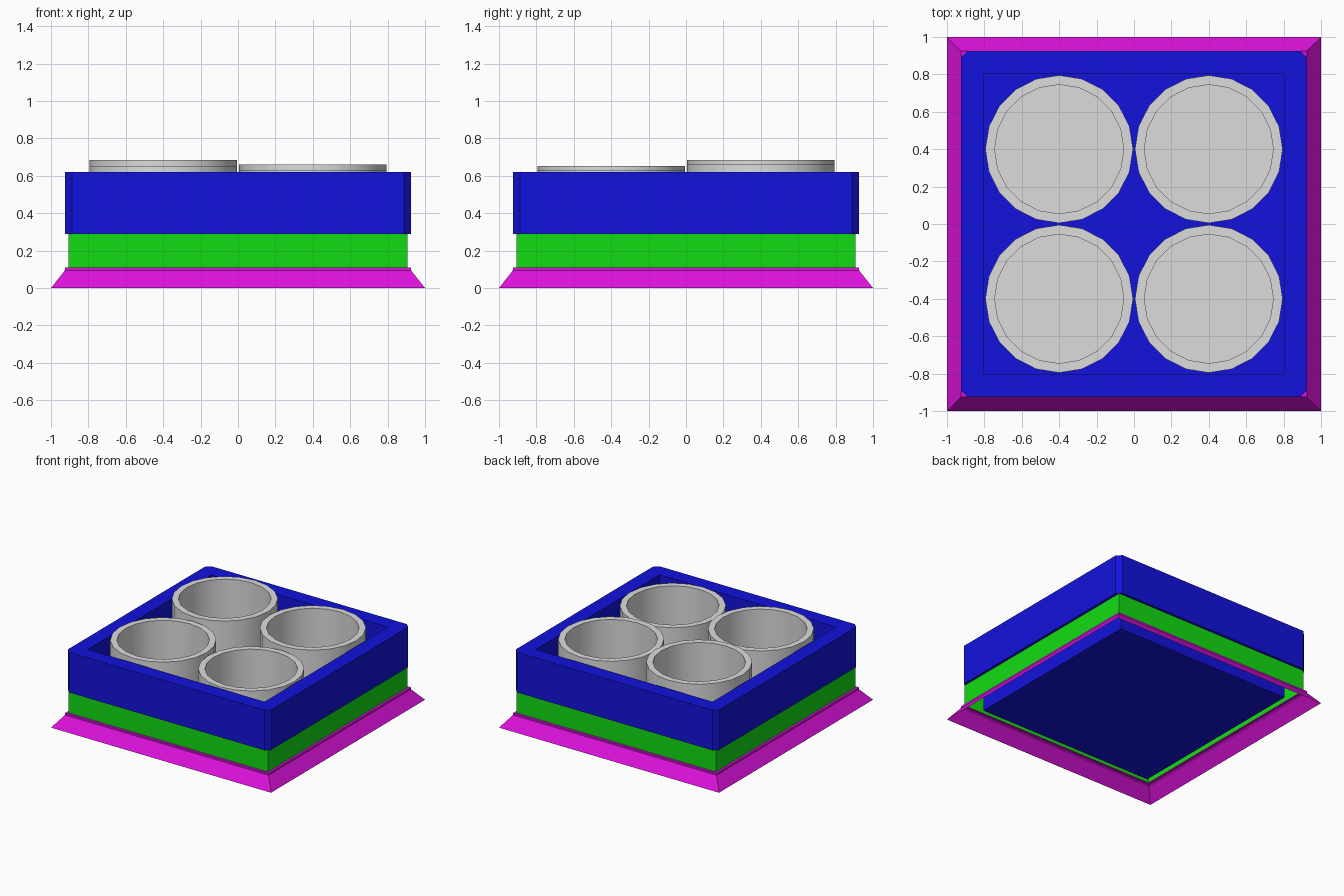
import bpy
import bmesh
import math

cube = bpy.data.objects.get("Cube")
if cube:
    bpy.data.objects.remove(cube)


def material(name, rgb):
    mat = bpy.data.materials.new(name)
    mat.use_nodes = True
    mat.diffuse_color = (*rgb, 1)
    mat.node_tree.nodes["Principled BSDF"].inputs["Base Color"].default_value = (*rgb, 1)
    return mat


blue = material("blue", (0.006, 0.006, 0.72))
green = material("green", (0.006, 0.72, 0.006))
magenta = material("magenta", (0.72, 0.006, 0.72))
grey = material("grey", (0.72, 0.72, 0.72))


def square(half, chamfer=0):
    """Corner points of a square, optionally with cut corners."""
    if not chamfer:
        return [(half, -half), (half, half), (-half, half), (-half, -half)]
    c = half - chamfer
    return [(half, -c), (half, c), (c, half), (-c, half),
            (-half, c), (-half, -c), (-c, -half), (c, -half)]


def circle(radius, sides=20):
    angles = [math.tau * i / sides for i in range(sides)]
    return [(radius * math.cos(a), radius * math.sin(a)) for a in angles]


def loft(name, sections, mat, closed=False, location=(0, 0, 0), smooth=False):
    """Bridge outlines (points, z); closed joins last to first, else ends are capped."""
    bm = bmesh.new()
    loops = [[bm.verts.new((x, y, z)) for x, y in pts] for pts, z in sections]
    pairs = list(zip(loops, loops[1:]))
    if closed:
        pairs.append((loops[-1], loops[0]))
    else:
        bm.faces.new(loops[0])
        bm.faces.new(loops[-1])
    for low, high in pairs:
        n = len(low)
        for i in range(n):
            j = (i + 1) % n
            bm.faces.new((low[i], low[j], high[j], high[i]))
    bmesh.ops.recalc_face_normals(bm, faces=bm.faces)
    mesh = bpy.data.meshes.new(name)
    bm.to_mesh(mesh)
    bm.free()
    mesh.materials.append(mat)
    obj = bpy.data.objects.new(name, mesh)
    obj.location = location
    bpy.context.collection.objects.link(obj)
    if smooth:
        bpy.ops.object.select_all(action="DESELECT")
        obj.select_set(True)
        bpy.context.view_layer.objects.active = obj
        bpy.ops.object.shade_smooth_by_angle(angle=math.radians(35))
    return obj


# Flared hollow skirt with a short upright lip
skirt = [(1, 0), (0.925, 0.095), (0.925, 0.11), (0.895, 0.11),
         (0.895, 0.106), (0.92, 0.106), (0.92, 0.094)]
loft("base_skirt", [(square(h), z) for h, z in skirt], magenta, closed=True)

# Thin recessed band between skirt and tray
band = [(0.905, 0.11), (0.905, 0.291), (0.895, 0.291), (0.895, 0.11)]
loft("middle_band", [(square(h), z) for h, z in band], green, closed=True)

# Tray rim with cut outer corners
rim = [(square(0.925, 0.037), 0.29), (square(0.925, 0.037), 0.62),
       (square(0.803, 0.001), 0.62), (square(0.803, 0.001), 0.29)]
loft("tray_rim", rim, blue, closed=True)

# Sunken tray well, open at the top
well = [(0.805, 0.29), (0.805, 0.064), (0.803, 0.064)]
loft("tray_well", [(square(0.803), 0.29), (square(0.805), 0.29),
                   (square(0.805), 0.064), (square(0.803), 0.064)], blue, closed=True)
loft("tray_floor", [(square(0.803), 0.064), (square(0.803), 0.068)], blue)

# Four open cups of slightly different heights
cups = {"front_right_cup": (-0.4, -0.4, 0.653), "front_left_cup": (0.4, -0.4, 0.63),
        "back_right_cup": (-0.4, 0.4, 0.685), "back_left_cup": (0.4, 0.4, 0.66)}
for name, (x, y, top) in cups.items():
    loft(name, [(circle(0.395), 0.068), (circle(0.395), top),
                (circle(0.345), top), (circle(0.345), 0.12)],
         grey, location=(x, y, 0), smooth=True)
